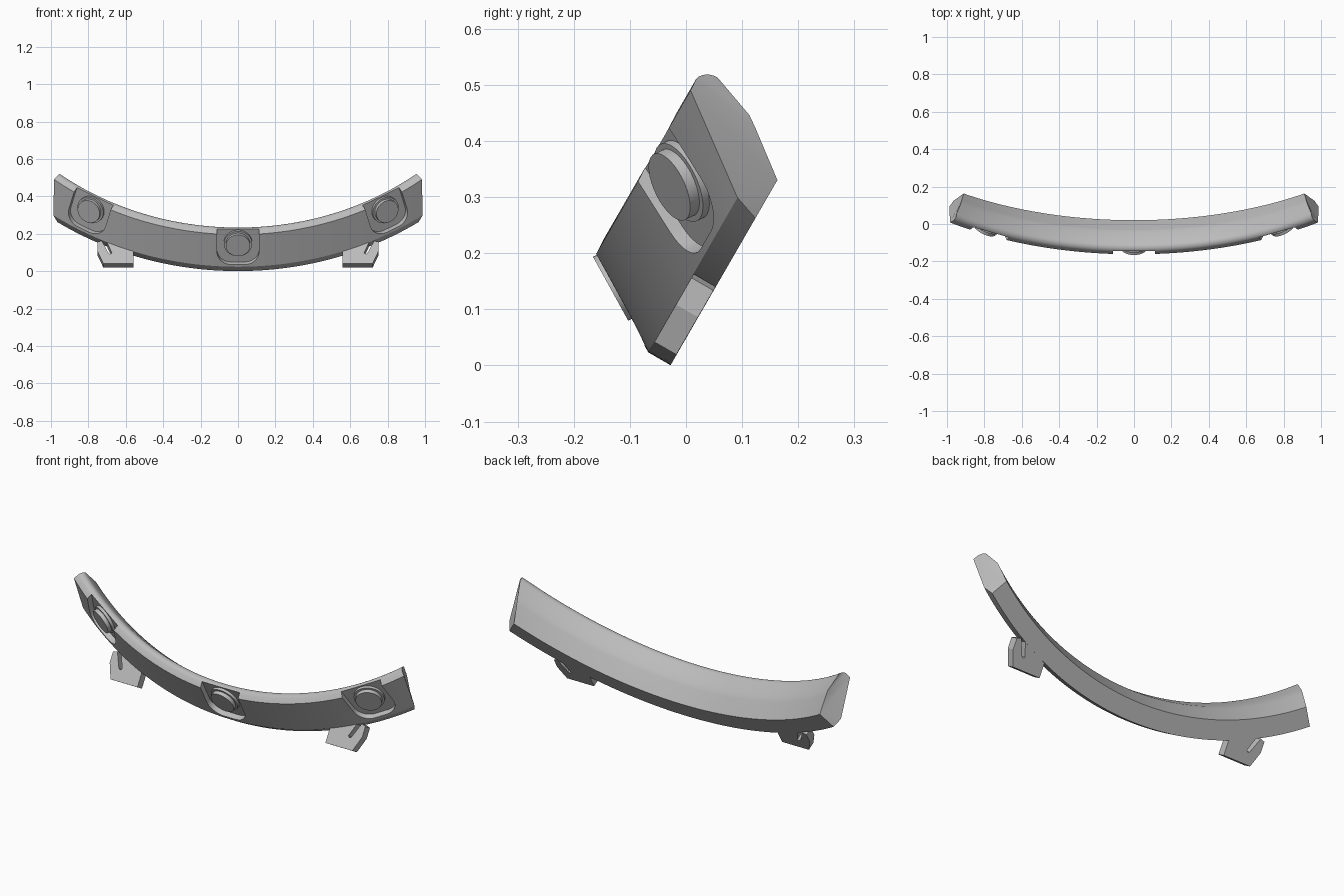
import bpy, bmesh
from math import radians, sin, cos, pi
from mathutils import Matrix, Vector

if "Cube" in bpy.data.objects:
    bpy.data.objects.remove(bpy.data.objects["Cube"])

grey = bpy.data.materials.new("plain_grey")
grey.use_nodes = True
grey.diffuse_color = (0.5, 0.5, 0.5, 1)
grey.node_tree.nodes["Principled BSDF"].inputs["Base Color"].default_value = (0.5, 0.5, 0.5, 1)

# The bar is an arc lying in a plane that leans back
LEAN = Matrix.Rotation(radians(60), 4, "X")
CENTRE = 1.678
SLOPE_LOW, SLOPE_HIGH = Vector((-0.0135, 0.07)), Vector((0.088, 0.238))


def make(name, bm, matrix=Matrix()):
    bmesh.ops.recalc_face_normals(bm, faces=bm.faces)
    mesh = bpy.data.meshes.new(name)
    bm.to_mesh(mesh)
    bm.free()
    mesh.transform(LEAN @ matrix)
    mesh.materials.append(grey)
    ob = bpy.data.objects.new(name, mesh)
    bpy.context.collection.objects.link(ob)
    return ob


def prism(name, outline, low, high, matrix=Matrix()):
    bm = bmesh.new()
    face = bm.faces.new([bm.verts.new((x, y, low)) for x, y in outline])
    moved = bmesh.ops.extrude_face_region(bm, geom=[face])["geom"]
    verts = [g for g in moved if isinstance(g, bmesh.types.BMVert)]
    bmesh.ops.translate(bm, verts=verts, vec=(0, 0, high - low))
    return make(name, bm, matrix)


def smooth(ob):
    bpy.ops.object.select_all(action="DESELECT")
    ob.select_set(True)
    bpy.context.view_layer.objects.active = ob
    bpy.ops.object.shade_smooth_by_angle(angle=radians(28))


def arc(cx, cy, r, start, end, steps):
    return [(cx + r * cos(radians(start + (end - start) * i / steps)),
             cy + r * sin(radians(start + (end - start) * i / steps))) for i in range(steps + 1)]


# Bar: cross-section of (height, depth), swept along the arc with flared ends
section = [(-0.0135, 0.024), tuple(SLOPE_LOW), tuple(SLOPE_HIGH)]
section += arc(0.112, 0.208, 0.032, 80, 0, 6)
section += [(0.135, 0.125), (0.125, 0.104), (0.082, 0.024)]
bm = bmesh.new()
rings, STEPS = [], 64
for i in range(STEPS + 1):
    t = 2 * i / STEPS - 1
    ring = []
    for v, w in section:
        a = radians(34.8 + 3.4 * min(1, (w - 0.024) / 0.17)) * t
        r = CENTRE - v
        ring.append(bm.verts.new((r * sin(a), CENTRE - r * cos(a), w)))
    rings.append(ring)
n = len(section)
for p, q in zip(rings, rings[1:]):
    for j in range(n):
        k = (j + 1) % n
        bm.faces.new((p[j], p[k], q[k], q[j]))
caps = [bm.faces.new(rings[0]), bm.faces.new(rings[-1])]
bmesh.ops.triangulate(bm, faces=caps)
bar = make("curved_bar", bm)


# Pods: a U-shaped pocket in the sloped face, holding a stepped round button
def pod_matrix(degrees):
    a = radians(degrees)
    along, out, up = Vector((cos(a), sin(a), 0)), Vector((sin(a), -cos(a), 0)), Vector((0, 0, 1))
    d = (SLOPE_HIGH - SLOPE_LOW).normalized()
    rise, normal = up * d.y - out * d.x, out * d.y + up * d.x
    v, w = SLOPE_LOW.lerp(SLOPE_HIGH, 0.67)
    origin = Vector((0, CENTRE, w)) + out * (CENTRE - v)
    m = Matrix((along, rise, normal)).transposed().to_4x4()
    m.translation = origin
    return m


DEPTH = 0.03
pocket = [(0.112, 0.25), (-0.112, 0.25)]
pocket += arc(-0.037, -0.043, 0.075, 180, 270, 10) + arc(0.037, -0.043, 0.075, 270, 360, 10)
for side, angle in (("right", -29.4), ("centre", 0), ("left", 29.4)):
    m = pod_matrix(angle)
    cutter = prism("pocket_cutter", pocket, -DEPTH, 0.12, m)
    cutter.hide_render = True
    mod = bar.modifiers.new("pocket", "BOOLEAN")
    mod.operation, mod.solver, mod.object = "DIFFERENCE", "EXACT", cutter
    bpy.context.view_layer.objects.active = bar
    bpy.ops.object.modifier_apply(modifier=mod.name)
    bpy.data.objects.remove(cutter)
    for part, radius, top in (("rim", 0.076, -0.016), ("button", 0.065, 0.004)):
        smooth(prism(f"{side}_{part}", arc(0, 0, radius, 0, 348.75, 31), -DEPTH - 0.005, top, m))
smooth(bar)

# Mounting tabs with an open slot
tab = [(0.56, 0.12), (0.56, 0.008), (0.72, 0.008), (0.752, 0.085), (0.752, 0.14), (0.728, 0.148),
       (0.692, 0.07), (0.683, 0.065), (0.674, 0.073), (0.71, 0.16), (0.68, 0.17)]
for side, s in (("left", 1), ("right", -1)):
    prism(f"{side}_mounting_tab", [(s * x, y) for x, y in tab], 0.0245, 0.0695)
